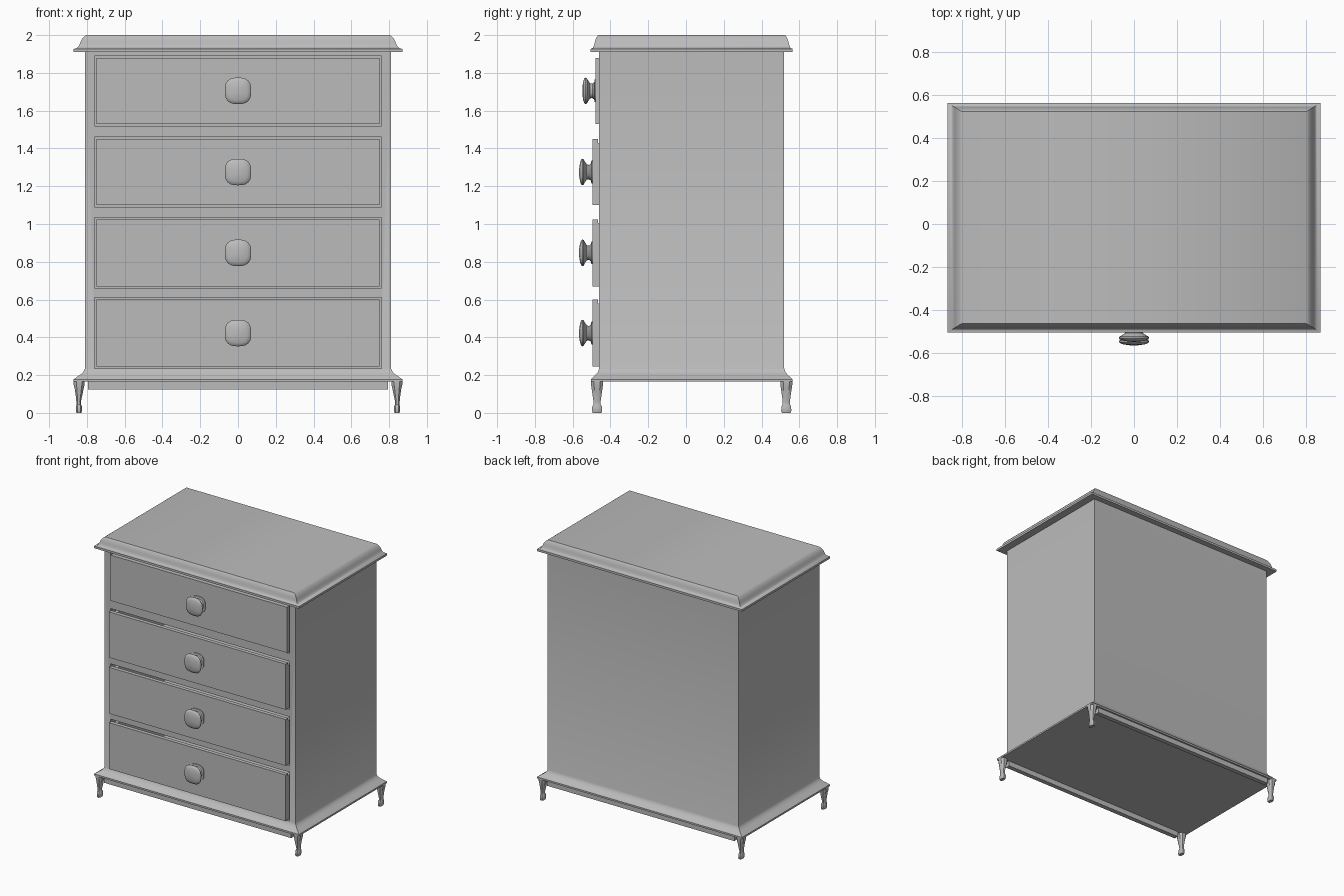
import bpy, bmesh, math
from mathutils import Matrix

if "Cube" in bpy.data.objects:
    bpy.data.objects.remove(bpy.data.objects["Cube"], do_unlink=True)

grey = bpy.data.materials.new("plain_grey")
grey.use_nodes = True
COLOUR = (0.5, 0.5, 0.5, 1)
grey.diffuse_color = COLOUR
grey.node_tree.nodes["Principled BSDF"].inputs["Base Color"].default_value = COLOUR

YC = 0.03        # depth centre of the cabinet
FRONT = -0.46    # front plane of the cabinet


def finish(name, bm, smooth=None):
    bmesh.ops.recalc_face_normals(bm, faces=bm.faces[:])
    mesh = bpy.data.meshes.new(name)
    bm.to_mesh(mesh)
    bm.free()
    mesh.materials.append(grey)
    ob = bpy.data.objects.new(name, mesh)
    bpy.context.collection.objects.link(ob)
    bpy.ops.object.select_all(action='DESELECT')
    ob.select_set(True)
    bpy.context.view_layer.objects.active = ob
    if smooth:
        bpy.ops.object.shade_smooth_by_angle(angle=math.radians(smooth))
    return ob


def loft(bm, rings):
    """Skin a stack of equal point rings and cap both ends."""
    loops = [[bm.verts.new(p) for p in ring] for ring in rings]
    n = len(loops[0])
    for a, b in zip(loops, loops[1:]):
        for i in range(n):
            j = (i + 1) % n
            bm.faces.new((a[i], a[j], b[j], b[i]))
    bm.faces.new(loops[0])
    bm.faces.new(loops[-1])


def rect(hx, hy, z, cx=0, cy=YC):
    return [(cx + sx * hx, cy + sy * hy, z)
            for sx, sy in ((-1, -1), (1, -1), (1, 1), (-1, 1))]


def box(bm, x0, x1, y0, y1, z0, z1):
    hx, hy, cx, cy = (x1 - x0) / 2, (y1 - y0) / 2, (x0 + x1) / 2, (y0 + y1) / 2
    loft(bm, [rect(hx, hy, z, cx, cy) for z in (z0, z1)])


# Cabinet with a flared foot moulding
bm = bmesh.new()
flare = [(0.165, 1), (0.178, 1), (0.19, 0.72), (0.203, 0.4),
         (0.216, 0.15), (0.235, 0), (1.92, 0)]
loft(bm, [rect(0.81 + 0.06 * t, 0.49 + 0.043 * t, z) for z, t in flare])
cabinet = finish("cabinet", bm, 35)

# Drawer openings
DRAWERS = [(0.235, 0.61, 0.035), (0.66, 1.035, 0.035),
           (1.09, 1.46, 0.035), (1.52, 1.89, 0.018)]
bm = bmesh.new()
for z0, z1, out in DRAWERS:
    box(bm, -0.76, 0.76, FRONT - 0.2, 0.48, z0, z1)
cutter = finish("opening_cutter", bm)
cutter.hide_render = True
cut = cabinet.modifiers.new("openings", 'BOOLEAN')
cut.object = cutter
cut.solver = 'EXACT'
bpy.context.view_layer.objects.active = cabinet
bpy.ops.object.modifier_apply(modifier=cut.name)
bpy.data.objects.remove(cutter, do_unlink=True)

# Moulded top
bm = bmesh.new()
ogee = [(1.911, 0), (1.927, 0), (1.931, 0.25), (1.94, 0.4), (1.953, 0.5),
        (1.968, 0.58), (1.98, 0.68), (1.992, 0.84), (2.0, 1)]
loft(bm, [rect(0.87 - 0.065 * t, 0.535 - 0.04 * t, z) for z, t in ogee])
finish("top", bm, 40)


# Drawers with open trays, and turned square-round knobs
def knob_ring(r, y, z, sides=24):
    pts = []
    for i in range(sides):
        a = 2 * math.pi * i / sides
        c, s = math.cos(a), math.sin(a)
        k = r / (abs(c) ** 2.8 + abs(s) ** 2.8) ** (1 / 2.8)
        pts.append((k * c, y, z + k * s))
    return pts


KNOB = [(0.0, 0.06), (0.006, 0.06), (0.008, 0.046), (0.018, 0.038),
        (0.03, 0.04), (0.042, 0.058), (0.047, 0.068), (0.054, 0.07),
        (0.06, 0.066), (0.066, 0.05), (0.07, 0.025), (0.071, 0.008)]
for n, (z0, z1, out) in enumerate(DRAWERS, 1):
    y = FRONT - out
    low, high = z0 + 0.01, z1 - 0.01
    bm = bmesh.new()
    box(bm, -0.75, 0.75, y, y + 0.03, low, high)
    for s in (-0.735, 0.735):
        box(bm, s - 0.015, s + 0.015, y + 0.03, 0.42, low, high - 0.02)
    box(bm, -0.72, 0.72, y + 0.03, 0.42, low, low + 0.02)
    box(bm, -0.72, 0.72, 0.4, 0.42, low + 0.02, high - 0.02)
    finish(f"drawer_{n}", bm)
    bm = bmesh.new()
    loft(bm, [knob_ring(r, y - d, (z0 + z1) / 2) for d, r in KNOB])
    finish(f"knob_{n}", bm, 40)

# Aprons under the front and back edges
for name, s in (("front_apron", -1), ("back_apron", 1)):
    bm = bmesh.new()
    edges = sorted((YC + s * 0.52, YC + s * 0.485))
    box(bm, -0.795, 0.795, *edges, 0.125, 0.17)
    finish(name, bm)

# Cabriole legs: height, centre x, half width, half depth
LEG = [(0, 0.842, 0.013, 0.023), (0.012, 0.842, 0.016, 0.027),
       (0.036, 0.842, 0.015, 0.025), (0.044, 0.843, 0.012, 0.019),
       (0.06, 0.844, 0.012, 0.019), (0.09, 0.842, 0.017, 0.023),
       (0.125, 0.841, 0.023, 0.028), (0.15, 0.841, 0.029, 0.032),
       (0.17, 0.841, 0.029, 0.032)]


def leg_ring(z, cx, hx, hy, sx, sy):
    corner = ((1, .5), (.5, 1), (-.5, 1), (-1, .5),
              (-1, -.5), (-.5, -1), (.5, -1), (1, -.5))
    return [(sx * (cx + u * hx), YC + sy * (0.501 + v * hy), z) for u, v in corner]


for sy, end in ((-1, "front"), (1, "back")):
    for sx, side in ((1, "left"), (-1, "right")):
        bm = bmesh.new()
        loft(bm, [leg_ring(*section, sx, sy) for section in LEG])
        finish(f"{end}_{side}_leg", bm, 35)
